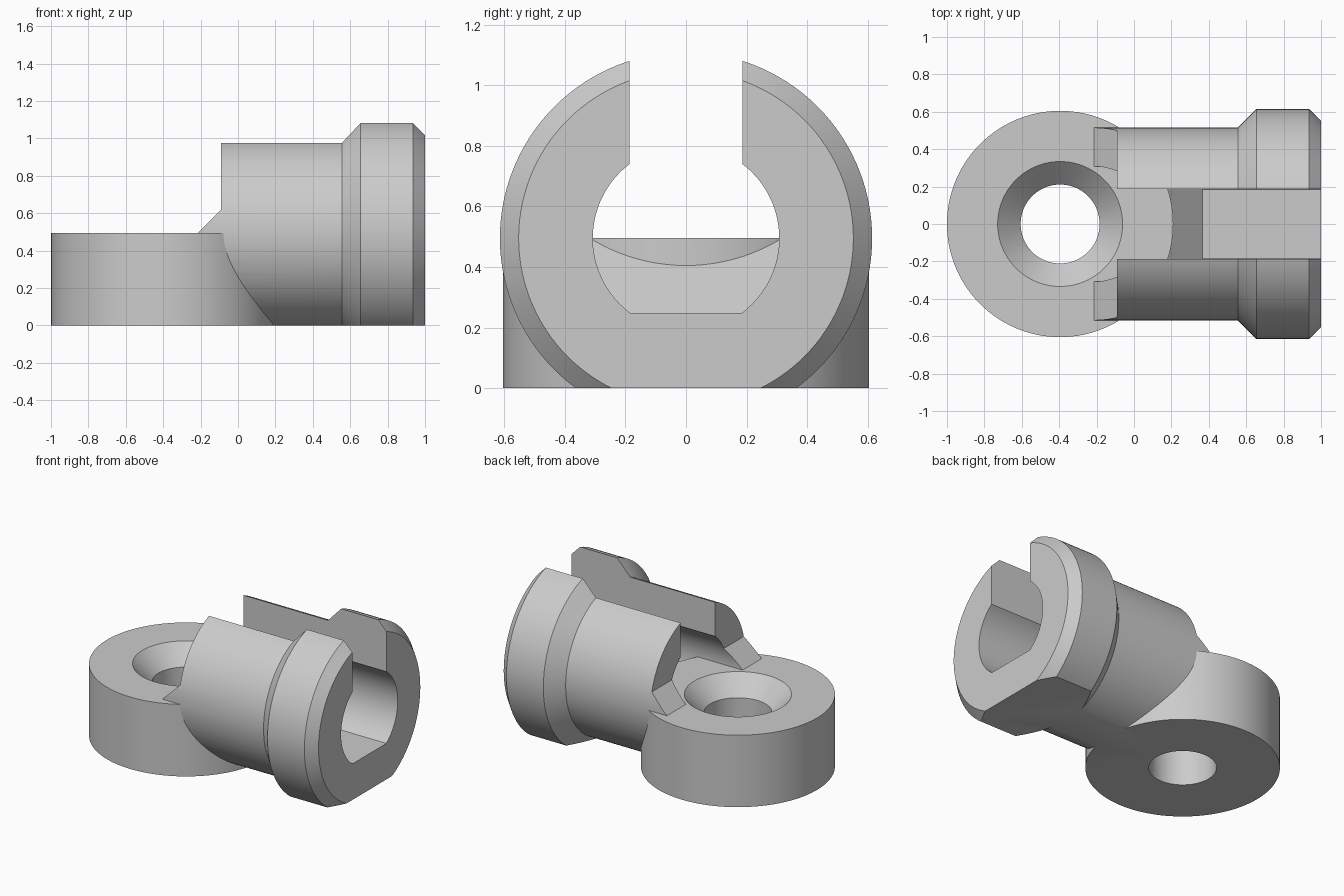
import bpy, bmesh
from math import sin, cos, pi, asin, sqrt, radians

cube = bpy.data.objects.get("Cube")
if cube:
    bpy.data.objects.remove(cube, do_unlink=True)

SEGS = 120
AXIS_Z = 0.495                # barrel axis height, also the disc's top
DISC_X, DISC_R = -0.395, 0.605
BORE_R, SLOT, FLOOR = 0.308, 0.186, 0.248

grey = bpy.data.materials.new("light grey")
grey.use_nodes = True
colour = (0.6, 0.6, 0.6, 1)
grey.diffuse_color = colour
grey.node_tree.nodes["Principled BSDF"].inputs["Base Color"].default_value = colour


def loft(name, rings):
    """Solid skinned through closed rings, with flat end caps."""
    bm = bmesh.new()
    loops = [[bm.verts.new(p) for p in ring] for ring in rings]
    n = len(loops[0])
    for a, b in zip(loops, loops[1:]):
        for i in range(n):
            j = (i + 1) % n
            bm.faces.new((a[i], a[j], b[j], b[i]))
    bm.faces.new(loops[0])
    bm.faces.new(loops[-1])
    bmesh.ops.recalc_face_normals(bm, faces=bm.faces)
    mesh = bpy.data.meshes.new(name)
    bm.to_mesh(mesh)
    bm.free()
    mesh.materials.append(grey)
    obj = bpy.data.objects.new(name, mesh)
    bpy.context.collection.objects.link(obj)
    return obj


def circle(r):
    return [(r * cos(2 * pi * i / SEGS), r * sin(2 * pi * i / SEGS)) for i in range(SEGS)]


def lathe_x(name, profile):
    return loft(name, [[(x, a, AXIS_Z + b) for a, b in circle(r)] for x, r in profile])


def lathe_z(name, profile):
    return loft(name, [[(DISC_X + a, b, z) for a, b in circle(r)] for z, r in profile])


def side_prism(name, outline):
    """Side outline (x, z) extruded across the whole width."""
    return loft(name, [[(x, y, z) for x, z in outline] for y in (-0.9, 0.9)])


def combine(target, tool, operation):
    mod = target.modifiers.new(operation, 'BOOLEAN')
    mod.operation = operation
    mod.solver = 'EXACT'
    mod.object = tool
    bpy.ops.object.select_all(action='DESELECT')
    bpy.context.view_layer.objects.active = target
    target.select_set(True)
    bpy.ops.object.modifier_apply(modifier=mod.name)
    bpy.data.objects.remove(tool, do_unlink=True)


# Collared barrel lying along x
body = lathe_x("slotted_barrel_bracket", [
    (-0.3, 0.515), (0.555, 0.515), (0.655, 0.615), (0.936, 0.615), (1.0, 0.553)])

# Sloped and upright cut at the inner end of the barrel
combine(body, side_prism("end_cutter", [
    (-0.39, 0.32), (-0.09, 0.62), (-0.09, 1.4), (-0.39, 1.4)]), 'DIFFERENCE')

# Keyhole channel: flat-floored bore, open to the top through a slot
low = asin((FLOOR - AXIS_Z) / BORE_R)
high = asin(sqrt(BORE_R ** 2 - SLOT ** 2) / BORE_R)
arc = [low + (high - low) * i / 40 for i in range(41)]
half = [(BORE_R * cos(t), AXIS_Z + BORE_R * sin(t)) for t in arc] + [(SLOT, 1.3)]
keyhole = half + [(-y, z) for y, z in reversed(half)]
channel = loft("channel_cutter", [[(x, y, z) for y, z in keyhole] for x in (-0.5, 1.2)])

# Stepped floor with a ramp inside the channel
combine(channel, side_prism("floor_shape", [
    (-0.6, AXIS_Z), (0.12, AXIS_Z), (0.367, FLOOR - 0.0005), (1.3, FLOOR - 0.0005),
    (1.3, 1.5), (-0.6, 1.5)]), 'INTERSECT')
combine(body, channel, 'DIFFERENCE')

# Mounting disc, trimmed level with the barrel's flat underside
combine(body, lathe_z("mounting_disc", [(-0.1, DISC_R), (AXIS_Z, DISC_R)]), 'UNION')
combine(body, side_prism("base_cutter", [
    (-1.5, -0.5), (1.5, -0.5), (1.5, 0), (-1.5, 0)]), 'DIFFERENCE')

# Countersunk screw hole
combine(body, lathe_z("hole_cutter", [
    (-0.2, 0.211), (AXIS_Z - 0.123, 0.211), (AXIS_Z, 0.334), (AXIS_Z + 0.08, 0.334)]), 'DIFFERENCE')

bpy.ops.object.shade_smooth_by_angle(angle=radians(25))
